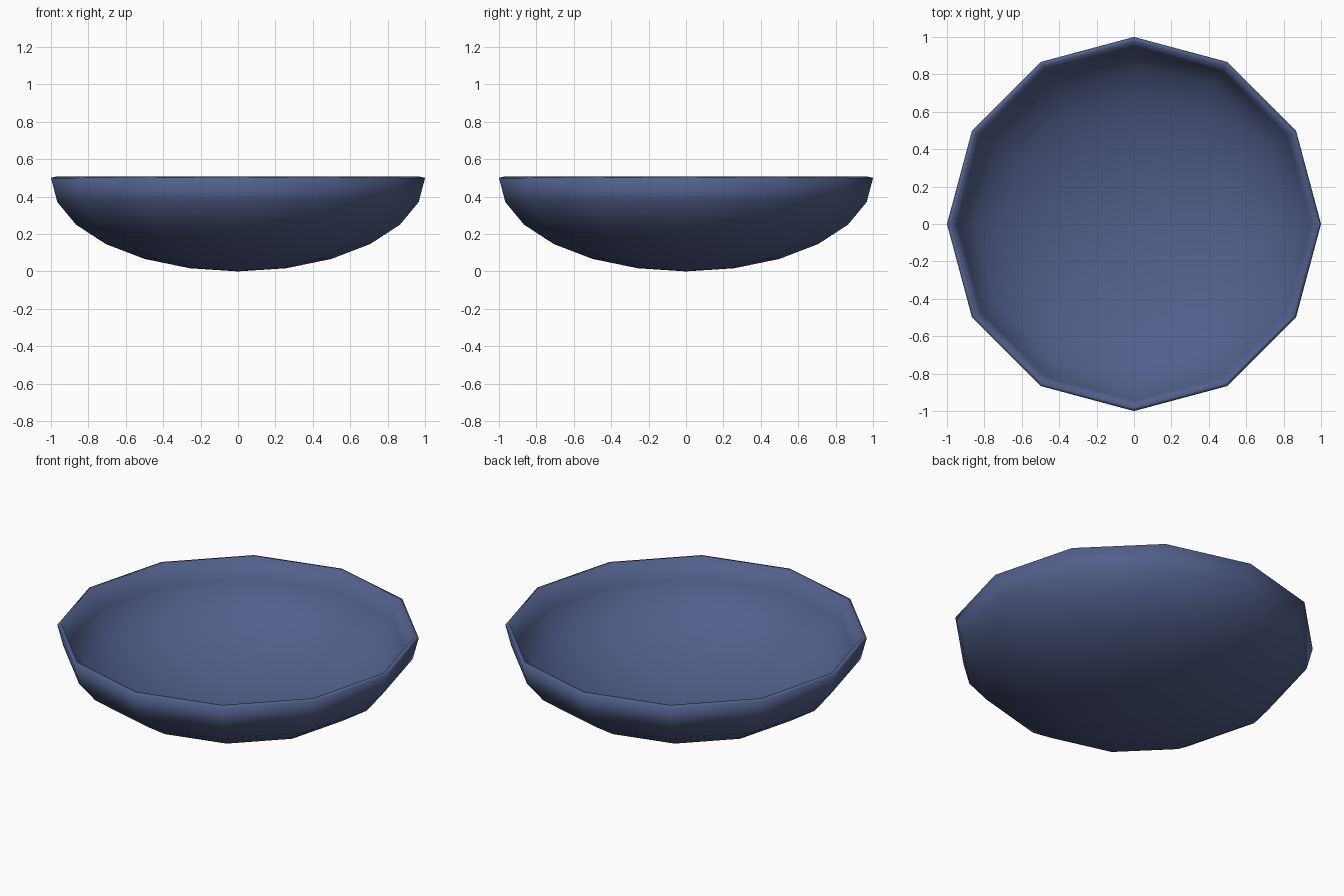
import bpy, bmesh

if "Cube" in bpy.data.objects:
    bpy.data.objects.remove(bpy.data.objects["Cube"])

# Bowl shell: lower half of a 12-sided sphere, flattened to half height
bm = bmesh.new()
bmesh.ops.create_uvsphere(bm, u_segments=12, v_segments=12, radius=1.0)
upper = [v for v in bm.verts if v.co.z > 0.01]
bmesh.ops.delete(bm, geom=upper, context='VERTS')
for v in bm.verts:
    v.co.z = 0.5 + v.co.z * 0.5
bmesh.ops.recalc_face_normals(bm, faces=bm.faces)
# Make sure the normals point outward (the lowest face must look down)
if min(bm.faces, key=lambda f: f.calc_center_median().z).normal.z > 0:
    bmesh.ops.reverse_faces(bm, faces=bm.faces)
for f in bm.faces:
    f.smooth = True

mesh = bpy.data.meshes.new("bowl")
bm.to_mesh(mesh)
bm.free()
bowl = bpy.data.objects.new("bowl", mesh)
bpy.context.collection.objects.link(bowl)

# Thin wall, grown inward from the outer surface
wall = bowl.modifiers.new("wall", 'SOLIDIFY')
wall.thickness = 0.025
wall.offset = -1.0

# Dark blue glaze
glaze = bpy.data.materials.new("blue_glaze")
glaze.diffuse_color = (0.085, 0.115, 0.26, 1.0)
glaze.use_nodes = True
glaze.node_tree.nodes["Principled BSDF"].inputs["Base Color"].default_value = glaze.diffuse_color
mesh.materials.append(glaze)
